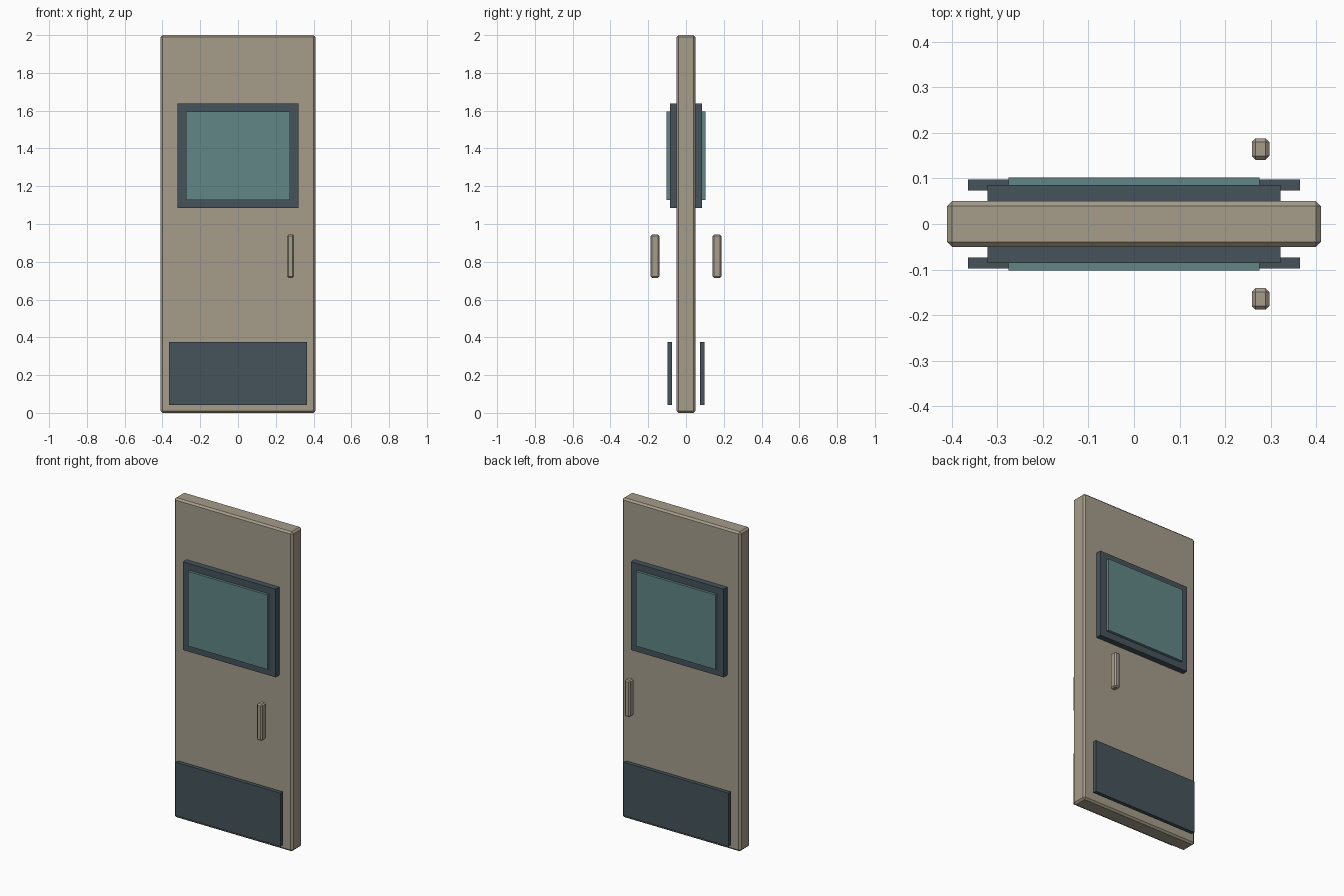
import bpy
import bmesh

if "Cube" in bpy.data.objects:
    bpy.data.objects.remove(bpy.data.objects["Cube"])


def material(name, color):
    m = bpy.data.materials.new(name)
    m.diffuse_color = (*color, 1)
    m.use_nodes = True
    m.node_tree.nodes["Principled BSDF"].inputs["Base Color"].default_value = m.diffuse_color
    return m


beige = material("beige_paint", (0.38, 0.34, 0.26))
dark = material("dark_metal", (0.06, 0.088, 0.105))
teal = material("teal_glass", (0.12, 0.24, 0.24))


def box(name, x, y, z, mat, bevel=0.0):
    """Box from (min, max) ranges, with an optional one-step chamfer."""
    bm = bmesh.new()
    bmesh.ops.create_cube(bm, size=1)
    for v in bm.verts:
        v.co = [(r[0] + r[1]) / 2 + c * (r[1] - r[0]) for r, c in zip((x, y, z), v.co)]
    if bevel:
        bmesh.ops.bevel(bm, geom=bm.edges[:], offset=bevel, segments=1, affect='EDGES')
    bmesh.ops.recalc_face_normals(bm, faces=bm.faces[:])
    mesh = bpy.data.meshes.new(name)
    bm.to_mesh(mesh)
    bm.free()
    mesh.materials.append(mat)
    obj = bpy.data.objects.new(name, mesh)
    bpy.context.collection.objects.link(obj)
    return obj


# Door slab
box("door_panel", (-0.41, 0.41), (-0.05, 0.05), (0, 2), beige, 0.011)

# Fittings repeated on both faces
for side, s in (("front", -1), ("back", 1)):
    def depth(a, b):
        return tuple(sorted((s * a, s * b)))

    box(side + "_window_frame", (-0.321, 0.321), depth(0.046, 0.086), (1.085, 1.637), dark)
    box(side + "_window_glass", (-0.275, 0.275), depth(0.082, 0.102), (1.128, 1.595), teal)
    box(side + "_kick_plate", (-0.364, 0.364), depth(0.074, 0.098), (0.042, 0.376), dark)
    box(side + "_handle", (0.259, 0.297), depth(0.141, 0.188), (0.715, 0.944), beige, 0.008)
